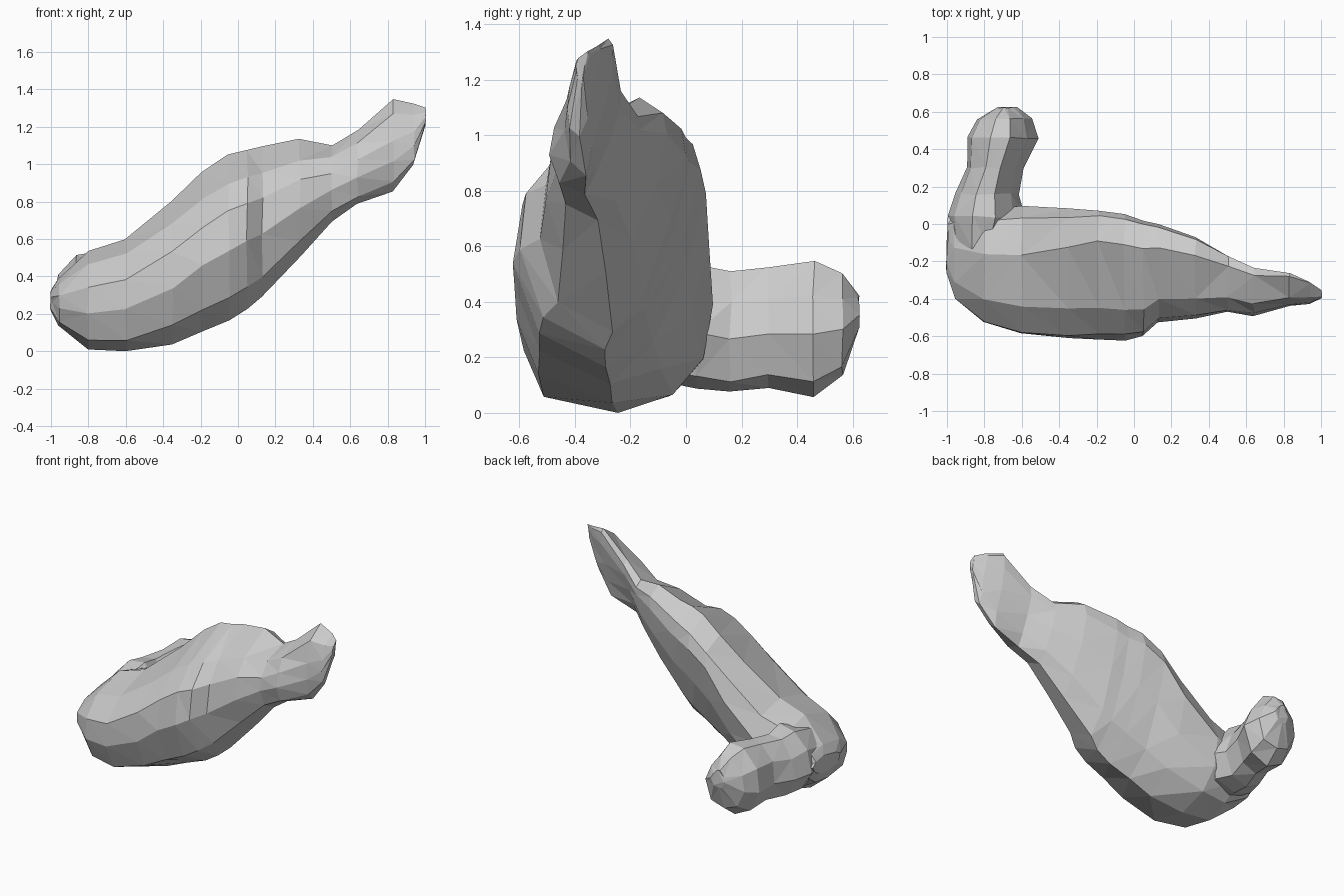
import bpy, bmesh, random
from mathutils import Vector

if "Cube" in bpy.data.objects:
    bpy.data.objects.remove(bpy.data.objects["Cube"])

random.seed(4)

# Cross-section shapes in a unit box, blended along the body
ROUND = [(.5, 0), (.1, .1), (.0, .36), (.0, .64), (.2, .88), (.6, 1), (.9, .92), (1, .62), (.95, .3), (.78, .1)]
TEAR = [(.5, 0), (.13, .14), (.0, .42), (.04, .66), (.24, .83), (.76, 1), (.96, .91), (1, .8), (.9, .5), (.72, .18)]
TAIL = [(.42, 0), (.12, .1), (.0, .33), (.04, .55), (.28, .83), (.92, 1), (1, .95), (.95, .78), (.8, .5), (.6, .2)]
LOBE = [(.5, 0), (.2, .1), (.0, .4), (.07, .72), (.32, .97), (.6, 1), (.85, .74), (1, .45), (.85, .1)]


def loft(name, rings, jitter):
    """Skin closed rings, cap both ends and split into triangular facets."""
    bm = bmesh.new()
    loops = []
    for ring in rings:
        loops.append([bm.verts.new(Vector(p) + Vector([random.uniform(-jitter, jitter) for _ in range(3)]))
                      for p in ring])
    n = len(loops[0])
    for a, b in zip(loops, loops[1:]):
        for i in range(n):
            j = (i + 1) % n
            bm.faces.new((a[i], a[j], b[j], b[i]))
    bm.faces.new(loops[0])
    bm.faces.new(loops[-1])
    bmesh.ops.triangulate(bm, faces=bm.faces[:])
    bmesh.ops.recalc_face_normals(bm, faces=bm.faces[:])
    mesh = bpy.data.meshes.new(name)
    bm.to_mesh(mesh)
    bm.free()
    ob = bpy.data.objects.new(name, mesh)
    bpy.context.collection.objects.link(ob)
    return ob


def mix(a, b, t):
    return a + (b - a) * t


# Main body, sliced along x: x, front y, back y, low z, high z, shape (0 round, 1 teardrop, 2 tail)
body_stations = [
    (-1.0, -.26, .03, .23, .34, 0),
    (-.96, -.40, .05, .14, .40, 0),
    (-.80, -.52, .07, .02, .54, 0),
    (-.60, -.58, .10, .01, .61, .1),
    (-.35, -.61, .08, .05, .81, .6),
    (-.19, -.62, .07, .11, .97, 1),
    (-.05, -.62, .05, .17, 1.06, 1),
    (.05, -.60, .02, .24, 1.08, 1),
    (.13, -.53, .00, .30, 1.10, 1),
    (.33, -.50, -.07, .51, 1.14, 1),
    (.50, -.47, -.16, .70, 1.11, 1.2),
    (.64, -.49, -.23, .79, 1.19, 1.5),
    (.83, -.44, -.26, .86, 1.36, 2),
    (.94, -.43, -.31, 1.0, 1.33, 2),
    (1.0, -.40, -.35, 1.2, 1.31, 2),
]
rings = []
for x, y0, y1, z0, z1, t in body_stations:
    a, b = (ROUND, TEAR) if t <= 1 else (TEAR, TAIL)
    t = t if t <= 1 else t - 1
    rings.append([(x, mix(y0, y1, mix(p[0], q[0], t)), mix(z0, z1, mix(p[1], q[1], t)))
                  for p, q in zip(a, b)])
body = loft("body", rings, .006)

# Hooked rear lobe, sliced along y: y, left x, right x, low z, high z
lobe_stations = [
    (-.30, -.93, -.70, .20, .42),
    (-.12, -.97, -.64, .13, .49),
    (.04, -.99, -.58, .09, .54),
    (.16, -.95, -.61, .08, .52),
    (.30, -.89, -.59, .10, .53),
    (.46, -.89, -.51, .07, .56),
    (.56, -.84, -.54, .14, .51),
    (.62, -.73, -.63, .30, .43),
]
lobe = loft("rear_lobe", [[(mix(x0, x1, u), y, mix(z0, z1, v)) for u, v in LOBE]
                          for y, x0, x1, z0, z1 in lobe_stations], .006)

# Merge the lobe into the body
mod = body.modifiers.new("join_lobe", 'BOOLEAN')
mod.operation = 'UNION'
mod.solver = 'EXACT'
mod.object = lobe
bpy.context.view_layer.objects.active = body
body.select_set(True)
bpy.ops.object.modifier_apply(modifier=mod.name)
bpy.data.objects.remove(lobe, do_unlink=True)

# Rest the lowest point on the ground
low = min(v.co.z for v in body.data.vertices)
for v in body.data.vertices:
    v.co.z -= low
